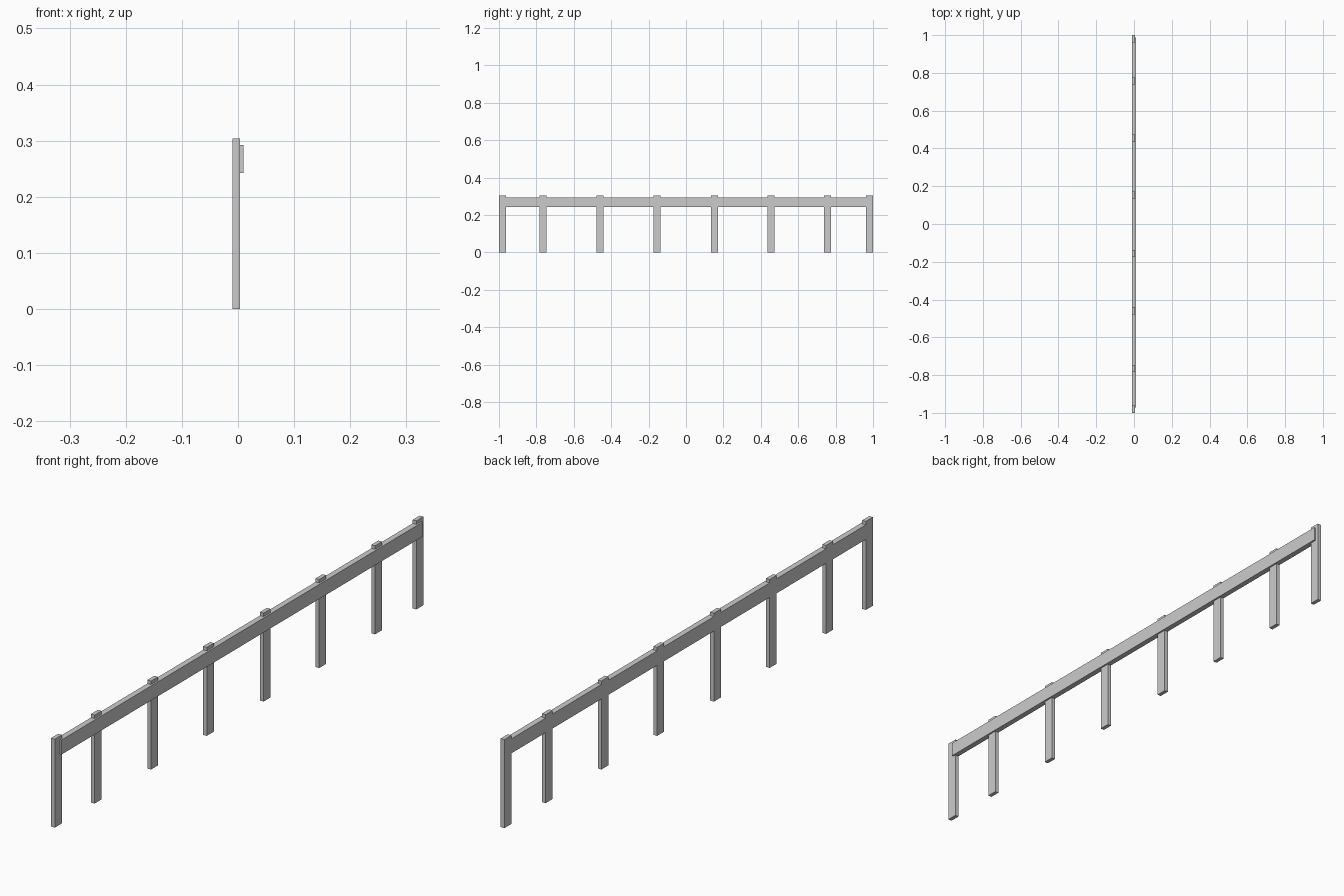
import bpy

if "Cube" in bpy.data.objects:
    bpy.data.objects.remove(bpy.data.objects["Cube"])


def box(name, x0, x1, y0, y1, z0, z1):
    """Add a box spanning the given limits."""
    bpy.ops.mesh.primitive_cube_add(
        size=1, location=((x0 + x1) / 2, (y0 + y1) / 2, (z0 + z1) / 2))
    ob = bpy.context.object
    ob.name = name
    ob.scale = (x1 - x0, y1 - y0, z1 - z0)
    bpy.ops.object.transform_apply(location=False, rotation=False, scale=True)
    return ob


BACK, POST_FRONT, RAIL_FRONT = -0.01, 0.004, 0.01
POST_W, POST_H = 0.038, 0.304

# Upright posts, with narrower bays at both ends
centres = [-0.981, -0.765, -0.459, -0.156, 0.152, 0.454, 0.757, 0.981]
for i, y in enumerate(centres, 1):
    box(f"post_{i}", BACK, POST_FRONT, y - POST_W / 2, y + POST_W / 2, 0, POST_H)

# Long rail, flush with the back of the posts and proud of their front
box("rail", BACK + 0.0002, RAIL_FRONT, -0.972, 0.988, 0.242, 0.292)
